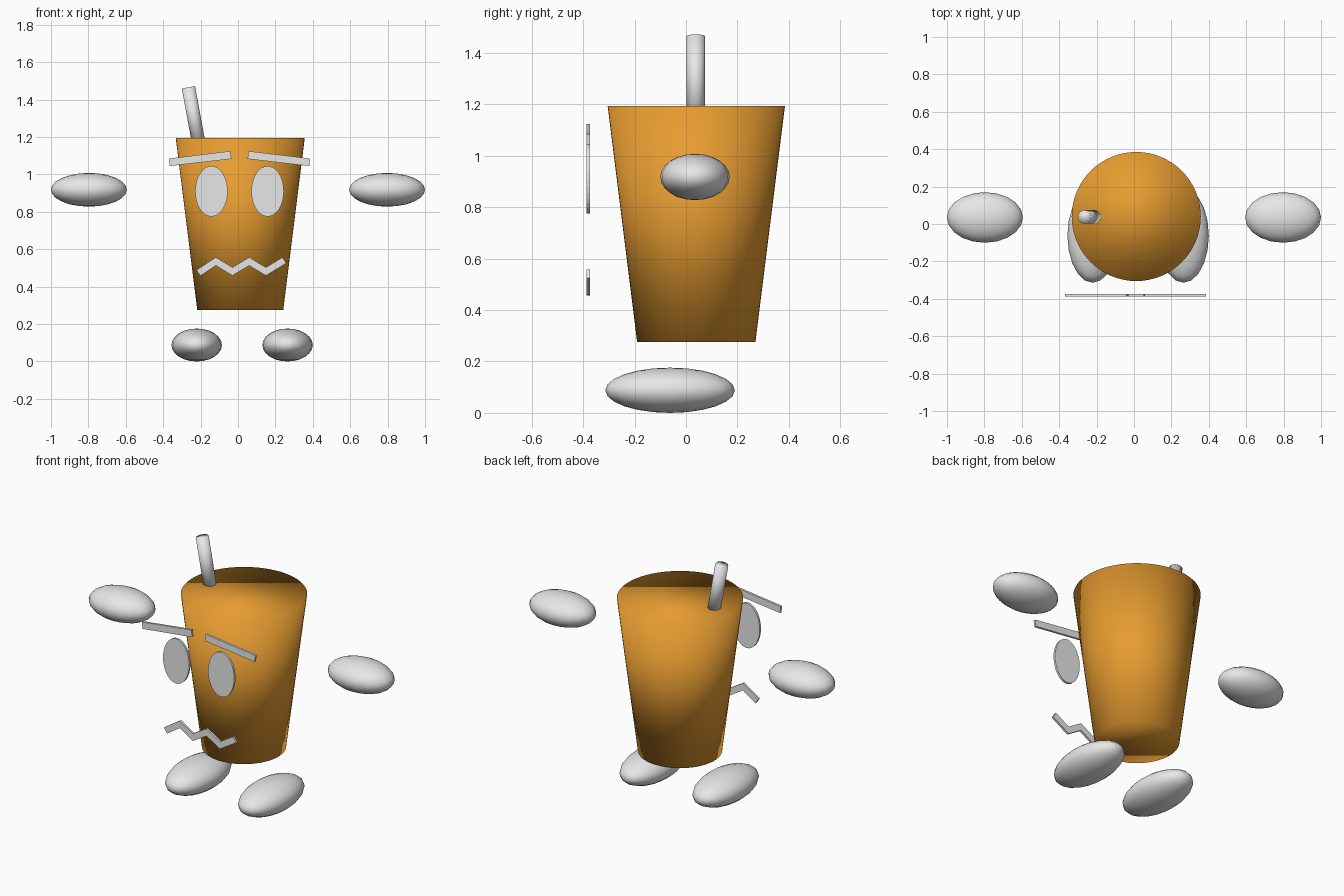
import bpy, bmesh, math
from mathutils import Matrix, Vector

if "Cube" in bpy.data.objects:
    bpy.data.objects.remove(bpy.data.objects["Cube"])


def material(name, rgb):
    m = bpy.data.materials.new(name)
    m.diffuse_color = (*rgb, 1)
    m.use_nodes = True
    m.node_tree.nodes["Principled BSDF"].inputs["Base Color"].default_value = m.diffuse_color
    return m


ORANGE = material("cup orange", (0.79, 0.33, 0.03))
WHITE = material("off white", (0.8, 0.8, 0.8))
FACE_Y, FACE_T = -0.38, 0.013   # plane and thickness of the face plates
MID = 0.008                     # mirror line of the face


def finish(bm, name, mat, smooth=True):
    bmesh.ops.recalc_face_normals(bm, faces=bm.faces)
    me = bpy.data.meshes.new(name)
    bm.to_mesh(me)
    bm.free()
    me.materials.append(mat)
    for p in me.polygons:
        p.use_smooth = smooth
    ob = bpy.data.objects.new(name, me)
    bpy.context.collection.objects.link(ob)
    return ob


def ellipsoid(name, center, radii):
    bm = bmesh.new()
    bmesh.ops.create_uvsphere(bm, u_segments=20, v_segments=12, radius=1,
                              matrix=Matrix.Translation(center) @ Matrix.Diagonal((*radii, 1)))
    return finish(bm, name, WHITE)


def tapered(name, r1, r2, depth, segments, matrix, mat):
    bm = bmesh.new()
    bmesh.ops.create_cone(bm, cap_ends=True, segments=segments, radius1=r1, radius2=r2,
                          depth=depth, matrix=matrix)
    return finish(bm, name, mat)


def plate(name, outline):
    """Thin upright plate from an (x, z) outline."""
    bm = bmesh.new()
    f = bm.faces.new([bm.verts.new((x, FACE_Y - FACE_T / 2, z)) for x, z in outline])
    ext = bmesh.ops.extrude_face_region(bm, geom=[f])
    bmesh.ops.translate(bm, vec=(0, FACE_T, 0),
                        verts=[v for v in ext["geom"] if isinstance(v, bmesh.types.BMVert)])
    return finish(bm, name, WHITE, smooth=False)


# cup, closed with softly shaded ends
tapered("cup", 0.23, 0.345, 0.92, 64, Matrix.Translation((0.012, 0.04, 0.735)), ORANGE)

# leaning straw standing in the lid
low, high = Vector((-0.207, 0.038, 1.15)), Vector((-0.265, 0.038, 1.466))
axis = high - low
tapered("straw", 0.036, 0.036, axis.length, 24,
        Matrix.Translation((low + high) / 2) @ axis.to_track_quat('Z', 'Y').to_matrix().to_4x4(),
        WHITE)

for side, s in (("left", -1), ("right", 1)):
    # floating hands and feet
    ellipsoid(side + "_hand", (s * 0.797, 0.035, 0.918), (0.203, 0.135, 0.09))
    ellipsoid(side + "_foot", (0.022 + s * 0.243, -0.062, 0.088), (0.135, 0.252, 0.088))
    # oval eyes
    plate(side + "_eye", [(MID + s * 0.15 + 0.087 * math.cos(a), 0.91 + 0.135 * math.sin(a))
                          for a in (math.tau * i / 32 for i in range(32))])
    # slanted brows
    plate(side + "_brow", [(MID + s * x, z) for x, z in
                           ((0.043, 1.083), (0.373, 1.045), (0.378, 1.085), (0.048, 1.125))])

# zigzag mouth: centre line widened up and down, square-cut ends
line = [(-0.21, 0.474), (-0.118, 0.535), (-0.03, 0.481),
        (0.06, 0.535), (0.149, 0.481), (0.247, 0.54)]
upper = [(x, z + 0.022) for x, z in line]
lower = [(x, z - 0.022) for x, z in line]
upper[0], lower[0] = (-0.222, 0.489), (-0.202, 0.457)
upper[-1], lower[-1] = (0.238, 0.557), (0.258, 0.525)
plate("mouth", lower + upper[::-1])
